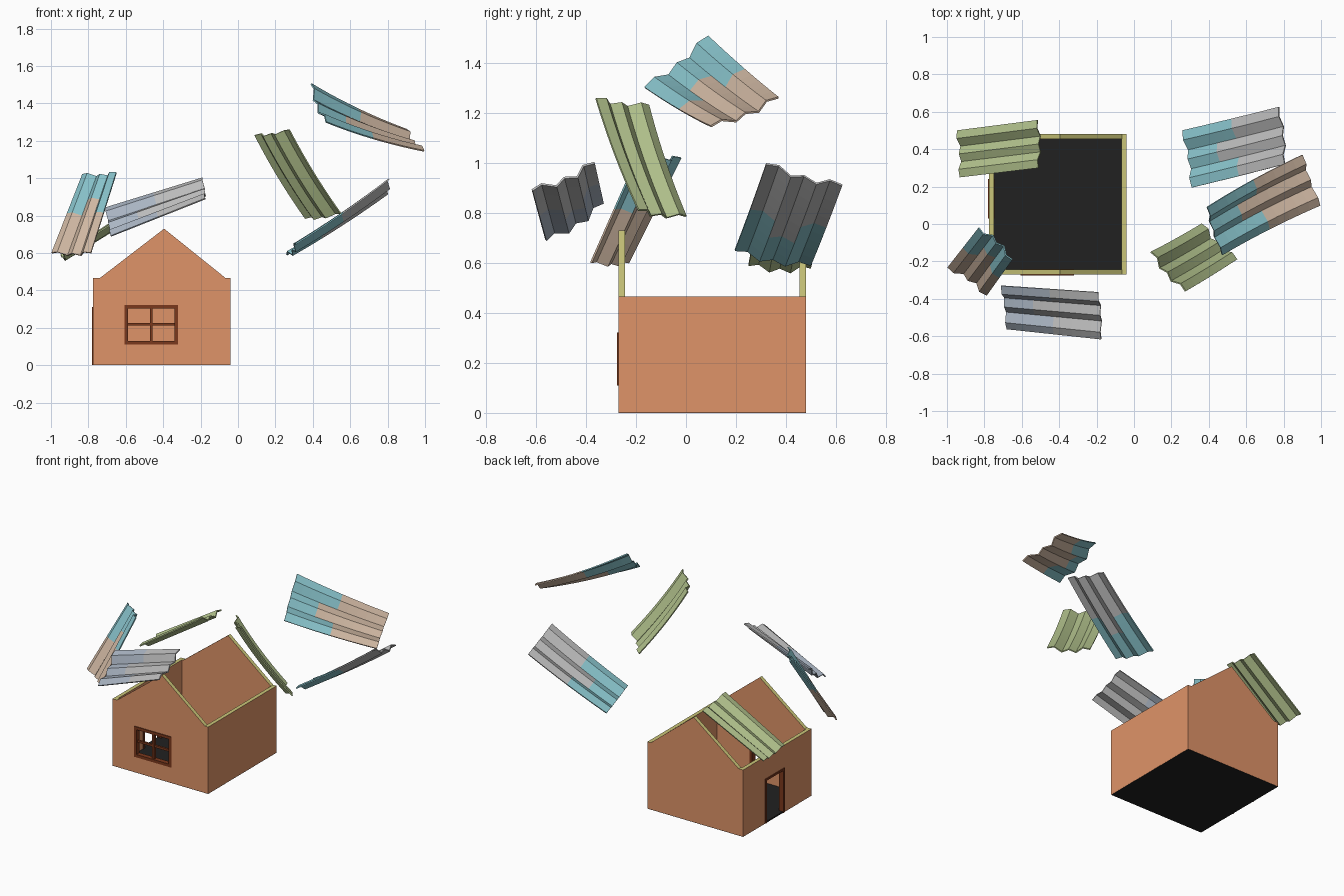
import bpy, bmesh
from mathutils import Vector

if "Cube" in bpy.data.objects:
    bpy.data.objects.remove(bpy.data.objects["Cube"])


def mat(name, hexa):
    m = bpy.data.materials.new(name)
    lin = [(int(hexa[i:i + 2], 16) / 255) ** 2.2 for i in (0, 2, 4)]
    m.diffuse_color = (*lin, 1)
    m.use_nodes = True
    m.node_tree.nodes["Principled BSDF"].inputs["Base Color"].default_value = m.diffuse_color
    return m


BRICK, TRIM = mat("wall_orange", "DE9268"), mat("wall_top", "C9C478")
BROWN, DARK = mat("frame_brown", "7A3B22"), mat("floor_dark", "262626")
TEAL, TAN = mat("teal", "86C0C8"), mat("tan", "CDB5A0")
GREY, BLUE = mat("grey", "BABABA"), mat("blue_grey", "A9B4C2")
GREEN = mat("green", "AFBF8A")


def finish(name, bm, mats):
    bmesh.ops.recalc_face_normals(bm, faces=bm.faces)
    me = bpy.data.meshes.new(name)
    bm.to_mesh(me)
    bm.free()
    for m in mats:
        me.materials.append(m)
    ob = bpy.data.objects.new(name, me)
    bpy.context.collection.objects.link(ob)
    return ob


def prism(name, profile, y0, y1, mats):
    """Extrude an x-z profile along y; upward faces take the second material."""
    bm = bmesh.new()
    f = bm.faces.new([bm.verts.new((x, y0, z)) for x, z in profile])
    r = bmesh.ops.extrude_face_region(bm, geom=[f])
    vs = [v for v in r["geom"] if isinstance(v, bmesh.types.BMVert)]
    bmesh.ops.translate(bm, verts=vs, vec=(0, y1 - y0, 0))
    bmesh.ops.recalc_face_normals(bm, faces=bm.faces)
    if len(mats) > 1:
        for f in bm.faces:
            f.normal_update()
            f.material_index = int(f.normal.z > 0.3)
    return finish(name, bm, mats)


def box(name, x0, x1, y0, y1, z0, z1, mats):
    return prism(name, [(x0, z0), (x1, z0), (x1, z1), (x0, z1)], y0, y1, mats)


def cut(ob, *dims):
    c = box("cutter", *dims, [])
    m = ob.modifiers.new("opening", "BOOLEAN")
    m.operation, m.object, m.solver = "DIFFERENCE", c, "EXACT"
    bpy.context.view_layer.objects.active = ob
    bpy.ops.object.modifier_apply(modifier=m.name)
    bpy.data.objects.remove(c)


# House shell
X0, X1, Y0, Y1, H, T = -0.775, -0.04, -0.27, 0.48, 0.465, 0.026
gable = [(X0, 0.002), (X1, 0.002), (X1, H), (X1 - 0.025, H),
         (-0.395, 0.73), (X0 + 0.035, H), (X0, H)]
front = prism("front_wall", gable, Y0, Y0 + T, [BRICK, TRIM])
prism("back_wall", gable, Y1 - T, Y1, [BRICK, TRIM])
left = box("left_wall", X0, X0 + T, Y0 + T, Y1 - T, 0.002, H, [BRICK, TRIM])
box("right_wall", X1 - T, X1, Y0 + T, Y1 - T, 0.002, H, [BRICK, TRIM])
box("floor", X0 + 0.001, X1 - 0.001, Y0 + 0.001, Y1 - 0.001, 0, 0.01, [DARK])

# Window opening, frame and crossbars
wx0, wx1, wz0, wz1, b = -0.607, -0.32, 0.11, 0.322, 0.02
cut(front, wx0 + 0.005, wx1 - 0.005, -0.4, -0.1, wz0 + 0.005, wz1 - 0.005)
fy = (Y0 - 0.005, Y0 + T + 0.003)
for i, x in enumerate((wx0, wx1 - b)):
    box(f"window_side_{i}", x, x + b, *fy, wz0, wz1, [BROWN])
for i, z in enumerate((wz0, wz1 - b)):
    box(f"window_rail_{i}", wx0 + b, wx1 - b, *fy, z, z + b, [BROWN])
box("window_upright", -0.471, -0.456, Y0 + 0.002, Y0 + 0.02, wz0 + b, wz1 - b, [BROWN])
box("window_crossbar", wx0 + b, wx1 - b, Y0 + 0.004, Y0 + 0.018, 0.211, 0.226, [BROWN])

# Doorway in the left wall
dy0, dy1, dh, d = 0.03, 0.24, 0.31, 0.014
cut(left, -0.9, -0.6, dy0 + 0.003, dy1 - 0.003, -0.1, dh - 0.003)
dx = (X0 - 0.005, X0 + T + 0.003)
for i, y in enumerate((dy0, dy1 - d)):
    box(f"door_post_{i}", *dx, y, y + d, 0.002, dh, [BROWN])
box("door_lintel", *dx, dy0 + d, dy1 - d, dh - d, dh, [BROWN])

# Flying roof sheets: corrugated grids spanned between four corners
WAVE = (0.0, 0.008, -0.026, -0.006, -0.026, 0.008, 0.0)


def sheet(name, a0, a1, b0, b1, mats, sag=0.0):
    """a0-a1 is the first end, b0-b1 the second; centre strip changes colour early."""
    a0, a1, b0, b1 = map(Vector, (a0, a1, b0, b1))
    n = (b0 - a0).cross(a1 - a0).normalized()
    n *= 1 if n.z > 0 else -1
    bm = bmesh.new()
    nu, nv = 10, 6
    g = []
    for i in range(nu + 1):
        u = i / nu
        row = []
        for j in range(nv + 1):
            v = j / nv
            p = a0.lerp(a1, v).lerp(b0.lerp(b1, v), u)
            p += n * (WAVE[j] - sag * 4 * u * (1 - u))
            row.append(bm.verts.new(p))
        g.append(row)
    for i in range(nu):
        for j in range(nv):
            f = bm.faces.new((g[i][j], g[i + 1][j], g[i + 1][j + 1], g[i][j + 1]))
            if len(mats) > 1:
                f.material_index = int(i >= (3 if j in (2, 3) else 5))
    ob = finish(name, bm, mats)
    s = ob.modifiers.new("thickness", "SOLIDIFY")
    s.thickness, s.offset = 0.008, 0


sheet("roof_sheet_back_left", (-.945, .50, .58), (-.93, .25, .59),
      (-.515, .555, .835), (-.51, .30, .865), [GREEN])
sheet("roof_sheet_back_right", (.26, .50, .59), (.31, .195, .65),
      (.775, .625, .91), (.807, .32, .995), [TEAL, GREY], 0.008)
sheet("roof_sheet_top_right", (.39, .09, 1.505), (.47, -.165, 1.30),
      (.90, .37, 1.26), (.995, .10, 1.145), [TEAL, TAN], 0.015)
sheet("roof_sheet_right", (.09, -.15, 1.23), (.275, -.36, 1.257),
      (.36, 0, .785), (.55, -.19, .81), [GREEN], 0.012)
sheet("roof_sheet_left", (-.83, -.02, 1.02), (-.65, -.19, 1.03),
      (-.995, -.23, .60), (-.786, -.38, .60), [TEAL, TAN])
sheet("roof_sheet_front", (-.71, -.33, .84), (-.68, -.56, .69),
      (-.19, -.365, 1.0), (-.175, -.615, .89), [BLUE, GREY])
